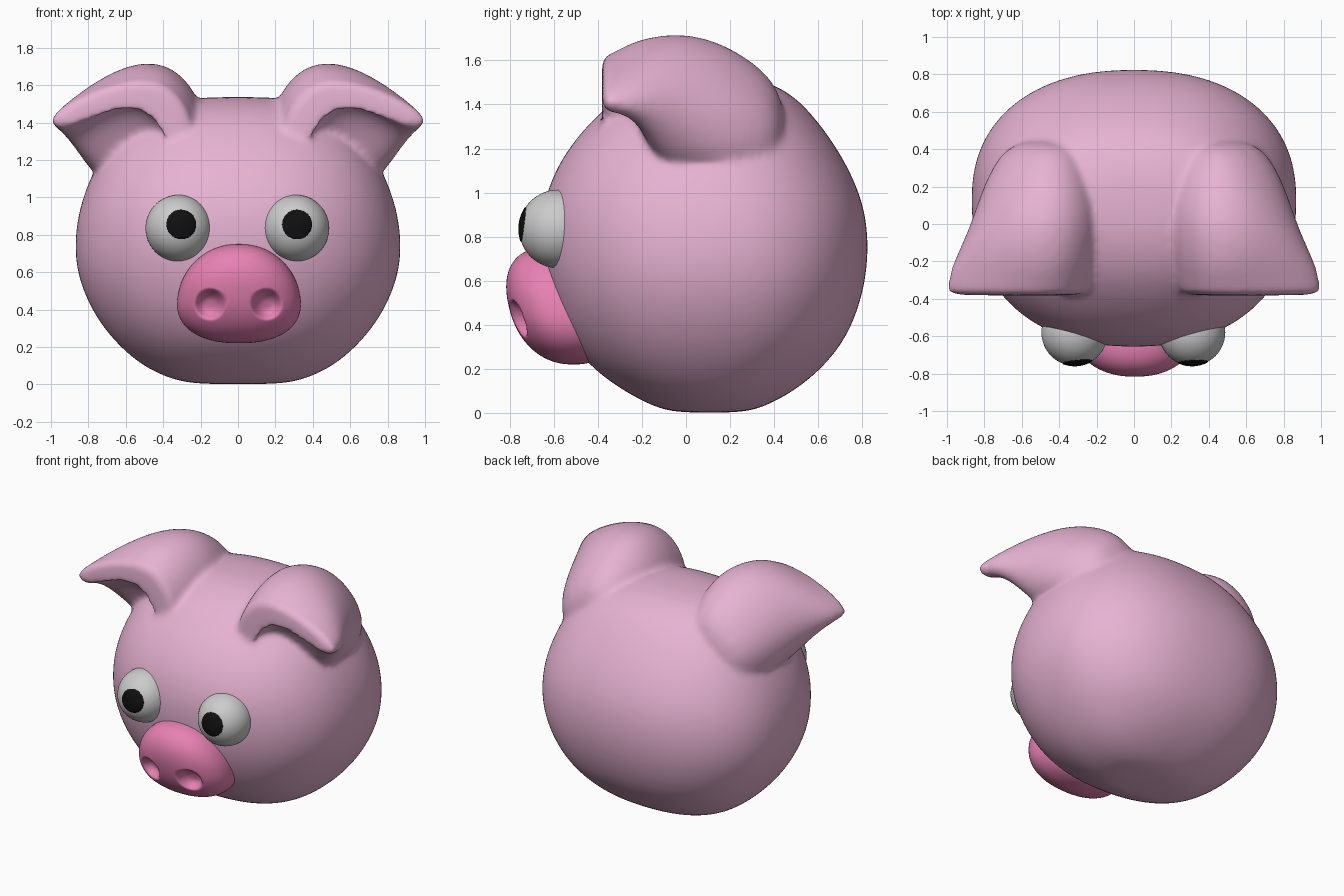
import bpy, bmesh, math
from mathutils import Vector, Matrix

if "Cube" in bpy.data.objects:
    bpy.data.objects.remove(bpy.data.objects["Cube"])


def material(name, rgb):
    m = bpy.data.materials.new(name)
    m.diffuse_color = (*rgb, 1)
    m.use_nodes = True
    m.node_tree.nodes["Principled BSDF"].inputs["Base Color"].default_value = m.diffuse_color
    return m


def make(name, bm, mat=None):
    bmesh.ops.recalc_face_normals(bm, faces=bm.faces[:])
    for f in bm.faces:
        f.smooth = True
    me = bpy.data.meshes.new(name)
    bm.to_mesh(me)
    bm.free()
    ob = bpy.data.objects.new(name, me)
    bpy.context.collection.objects.link(ob)
    if mat:
        me.materials.append(mat)
    return ob


def loft(bm, rings):
    loops = [[bm.verts.new(p) for p in r] for r in rings]
    n = len(loops[0])
    for a, b in zip(loops, loops[1:]):
        for i in range(n):
            j = (i + 1) % n
            bm.faces.new((a[i], a[j], b[j], b[i]))
    bm.faces.new(loops[0])
    bm.faces.new(loops[-1])


def spow(v, e):
    return math.copysign(abs(v) ** e, v)


skin = material("skin_pink", (0.80, 0.45, 0.65))
nose = material("snout_pink", (0.80, 0.22, 0.45))
black = material("pupil_black", (0.005, 0.005, 0.005))

# head: stacked rounded sections (z, half width, front y, back y)
levels = [(0.0, .20, -.03, .24), (.02, .34, -.13, .34), (.09, .50, -.27, .48),
          (.2, .635, -.43, .62), (.35, .76, -.55, .74), (.55, .855, -.63, .81),
          (.73, .878, -.66, .832), (.9, .86, -.66, .82), (1.05, .815, -.62, .77),
          (1.2, .745, -.54, .69), (1.35, .64, -.41, .58), (1.46, .51, -.27, .47),
          (1.52, .34, -.11, .32), (1.537, .15, .02, .18)]
body = bmesh.new()
rings = []
for z, w, yf, yb in levels:
    cy = yf + (yb - yf) * 0.53
    ring = []
    for i in range(40):
        a = math.tau * i / 40
        s, c = math.sin(a), math.cos(a)
        d = (yb - cy) if s > 0 else (cy - yf)
        ring.append((w * spow(c, .88), cy + d * spow(s, .88), z))
    rings.append(ring)
loft(body, rings)

# ears: hollow hood at the front, filling out and sinking into the head behind
rim = [(.22, 1.28), (.27, 1.48), (.38, 1.60), (.52, 1.63), (.72, 1.59), (.92, 1.50),
       (1.03, 1.41), (.94, 1.34), (.76, 1.46), (.56, 1.52), (.41, 1.43), (.34, 1.22)]
hood = [(.19, 1.32), (.24, 1.52), (.36, 1.66), (.50, 1.70), (.72, 1.63), (.92, 1.52),
        (1.02, 1.40), (.93, 1.32), (.76, 1.39), (.56, 1.44), (.42, 1.36), (.34, 1.18)]
tail = [(.72, 1.08), (.56, 1.08), (.42, 1.08), (.32, 1.12)]
mid = [(.17, 1.35), (.22, 1.55), (.34, 1.69), (.50, 1.735), (.70, 1.67), (.87, 1.55),
       (.95, 1.40), (.87, 1.24)] + tail
rear = [(.16, 1.37), (.21, 1.56), (.33, 1.70), (.49, 1.735), (.67, 1.67), (.81, 1.53),
        (.87, 1.36), (.83, 1.18)] + tail
back = [(.20, 1.35), (.25, 1.51), (.35, 1.62), (.48, 1.655), (.62, 1.59), (.74, 1.46),
        (.80, 1.32), (.78, 1.15)] + tail
end = [(.46 + (x - .48) * .65, 1.2 + (z - 1.2) * .6) for x, z in back]
for side in (-1, 1):
    loft(body, [[(side * x, y, z) for x, z in sec] for y, sec in
                ((-.385, rim), (-.36, rim), (-.25, hood), (-.12, mid),
                 (.05, rear), (.25, back), (.46, end))])
head = make("head_with_ears", body, skin)
sub = head.modifiers.new("round", 'SUBSURF')
sub.levels = sub.render_levels = 2
rem = head.modifiers.new("fuse", 'REMESH')
rem.mode = 'VOXEL'
rem.voxel_size = 0.018
rem.use_smooth_shade = True
smo = head.modifiers.new("blend", 'SMOOTH')
smo.factor = 0.5
smo.iterations = 12

# snout: rounded pad, wider low down, with two dented nostrils
bm = bmesh.new()
bmesh.ops.create_uvsphere(bm, u_segments=128, v_segments=80, radius=1,
                          matrix=Matrix.Rotation(math.pi / 2, 4, 'X'))
for v in bm.verts:
    x, y, z = v.co
    x, y, z = spow(x, .9), spow(y, .85), spow(z, .9)
    p = Vector((.005 + .325 * x * (1 - .16 * z), -.57 + .235 * y - .06 * z, .485 + .265 * z))
    if y < 0:
        for nx in (-.148, .152):
            r = math.hypot(p.x - nx, p.z - .43) / .085
            if r < 1:
                p.y += .075 * (1 - r ** 3) ** 1.5
    v.co = p
make("snout", bm, nose)

# eyes and pupils
for label, ex, px in (("left", -.317, -.303), ("right", .310, .316)):
    centre = Vector((ex, -.58, .835))
    bm = bmesh.new()
    bmesh.ops.create_uvsphere(bm, u_segments=48, v_segments=32, radius=.178,
                              matrix=Matrix.Translation(centre))
    make("eye_" + label, bm)
    aim = Vector((px - ex, -.156, .02)).to_track_quat('Z', 'Y')
    bm = bmesh.new()
    cap = []
    for k in range(9):
        t = math.radians(29) * (8.05 - k) / 8.05
        r = .181 if k else .172
        cap.append([centre + aim @ Vector((r * math.sin(t) * math.cos(a),
                                           r * math.sin(t) * math.sin(a), r * math.cos(t)))
                    for a in (math.tau * i / 40 for i in range(40))])
    loft(bm, cap)
    make("pupil_" + label, bm, black)
